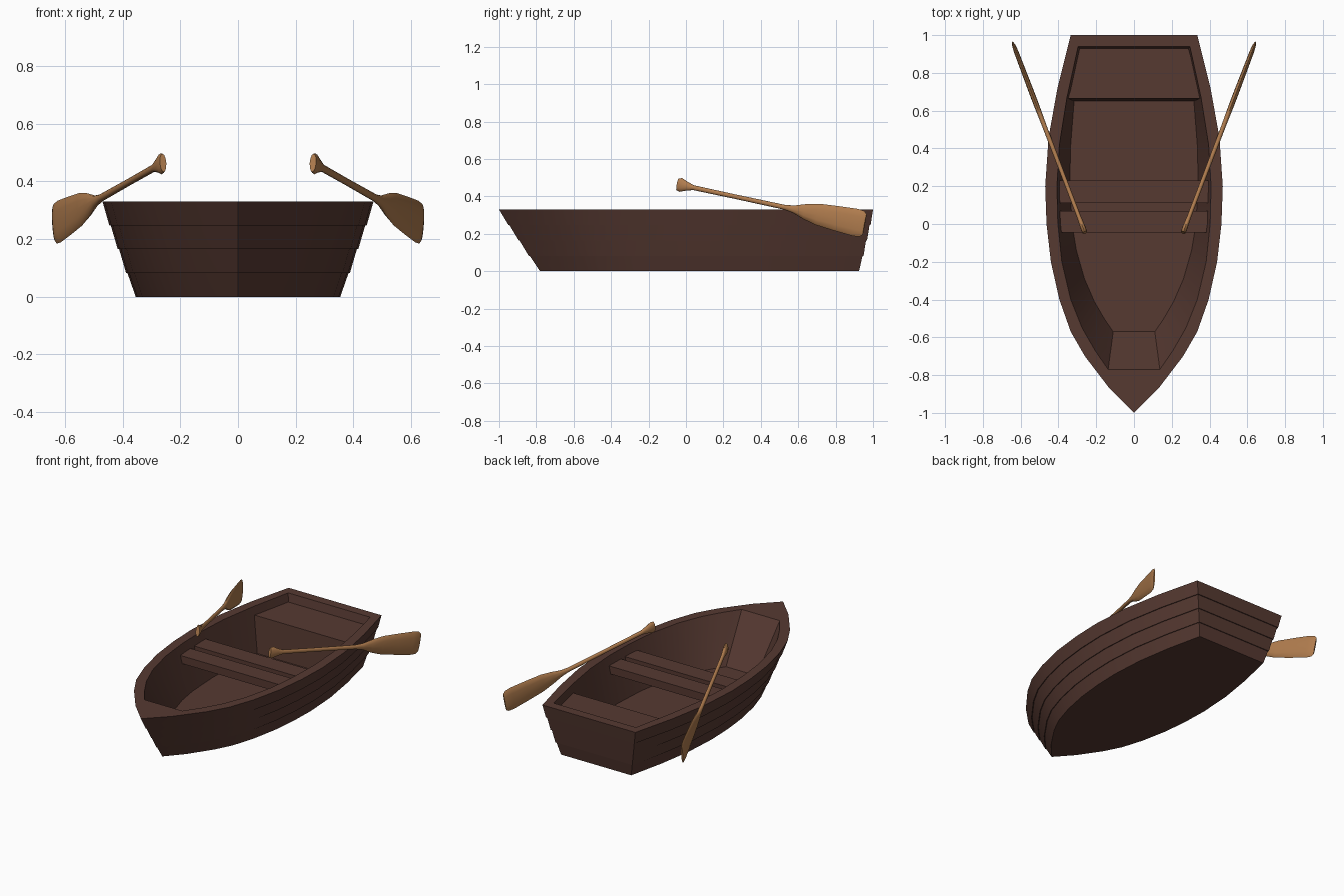
import bpy, bmesh, math
from mathutils import Vector

if "Cube" in bpy.data.objects:
    bpy.data.objects.remove(bpy.data.objects["Cube"])


def material(name, rgb):
    m = bpy.data.materials.new(name)
    m.diffuse_color = (*rgb, 1)
    m.use_nodes = True
    m.node_tree.nodes["Principled BSDF"].inputs["Base Color"].default_value = m.diffuse_color
    return m


DARK = material("dark brown wood", (0.093, 0.041, 0.031))
LIGHT = material("light oar wood", (0.434, 0.202, 0.076))


def finish(bm, name, mat, angle=None):
    bmesh.ops.recalc_face_normals(bm, faces=bm.faces)
    mesh = bpy.data.meshes.new(name)
    bm.to_mesh(mesh)
    bm.free()
    mesh.materials.append(mat)
    obj = bpy.data.objects.new(name, mesh)
    bpy.context.collection.objects.link(obj)
    if angle:
        bpy.ops.object.select_all(action='DESELECT')
        obj.select_set(True)
        bpy.context.view_layer.objects.active = obj
        bpy.ops.object.shade_smooth_by_angle(angle=math.radians(angle))
    return obj


def loft(rings):
    """Skin a list of equal-length closed rings and cap both ends."""
    bm = bmesh.new()
    vr = [[bm.verts.new(p) for p in r] for r in rings]
    n = len(vr[0])
    for a, b in zip(vr, vr[1:]):
        for i in range(n):
            j = (i + 1) % n
            bm.faces.new((a[i], a[j], b[j], b[i]))
    bm.faces.new(vr[0])
    bm.faces.new(vr[-1])
    return bm


def mirrored(half, z):
    """Half outline, stern to bow, ending on the centre line -> closed ring."""
    pts = half + [(-x, y) for x, y in reversed(half[:-1])]
    return [(x, y, z) for x, y in pts]


# Hull: lapped strakes outside, rim, sloping inner walls, floor
H = 0.33
outer = [(.335, 1), (.405, .72), (.452, .46), (.47, .2), (.463, 0), (.44, -.2),
         (.395, -.4), (.335, -.57), (.26, -.7), (.13, -.87), (0, -1)]
inner = [(.296, .94), (.355, .67), (.395, .42), (.408, .2), (.403, 0), (.382, -.2),
         (.335, -.4), (.275, -.55), (.206, -.67), (.137, -.77), (0, -.77)]
floor = [(.25, .88), (.317, .65), (.335, .42), (.34, .22), (.328, 0), (.305, -.14),
         (.262, -.29), (.21, -.41), (.155, -.505), (.11, -.57), (0, -.57)]


def hull_ring(t, lap):
    sx = (.755 + .245 * t) * (1 + lap)
    sy = (.8525 + .1475 * t) * (1 + lap * .5)
    return mirrored([(x * sx, y * sy + .0725 * (1 - t)) for x, y in outer], H * t)


rings = []
for i in range(4):
    rings.append(hull_ring(i / 4, .012 if i else 0))
    rings.append(hull_ring((i + 1) / 4, 0))
rings += [mirrored(inner, H), mirrored(floor, .04)]
finish(loft(rings), "hull", DARK, 30)


# Stern bench: solid block up to the transom
def quad(front, back, z):
    (fx, fy), (bx, by) = front, back
    return [(-fx, fy, z), (fx, fy, z), (bx, by, z), (-bx, by, z)]


finish(loft([quad((.315, .65), (.25, .89), .03),
             quad((.35, .665), (.29, .935), .277)]), "stern_bench", DARK)

# Two thwart planks
for name, y0, y1 in (("front_seat_plank", -.045, .07), ("rear_seat_plank", .11, .23)):
    finish(loft([quad((.385, y0), (.385, y1), .225),
                 quad((.4, y0), (.4, y1), .275)]), name, DARK)

# Oars: elliptical sections along a sloping axis (position, half thickness, half height)
sections = [(0, .012, .032), (.018, .014, .037), (.05, .013, .024), (.085, .011, .013),
            (.3, .011, .012), (.57, .012, .013), (.62, .013, .02), (.68, .014, .041),
            (.75, .014, .058), (.85, .013, .067), (.95, .012, .074), (.985, .01, .07),
            (1, .005, .056)]
for side, name in ((1, "right_oar"), (-1, "left_oar")):
    start = Vector((side * .26, -.045, .465))
    end = Vector((side * .64, .955, .25))
    axis = (end - start).normalized()
    across = axis.cross(Vector((0, 0, 1))).normalized()
    up = across.cross(axis)
    rings = []
    for t, w, h in sections:
        c = start.lerp(end, t)
        rings.append([c + across * w * math.cos(a) + up * h * math.sin(a)
                      for a in (k * math.tau / 12 for k in range(12))])
    finish(loft(rings), name, LIGHT, 50)
